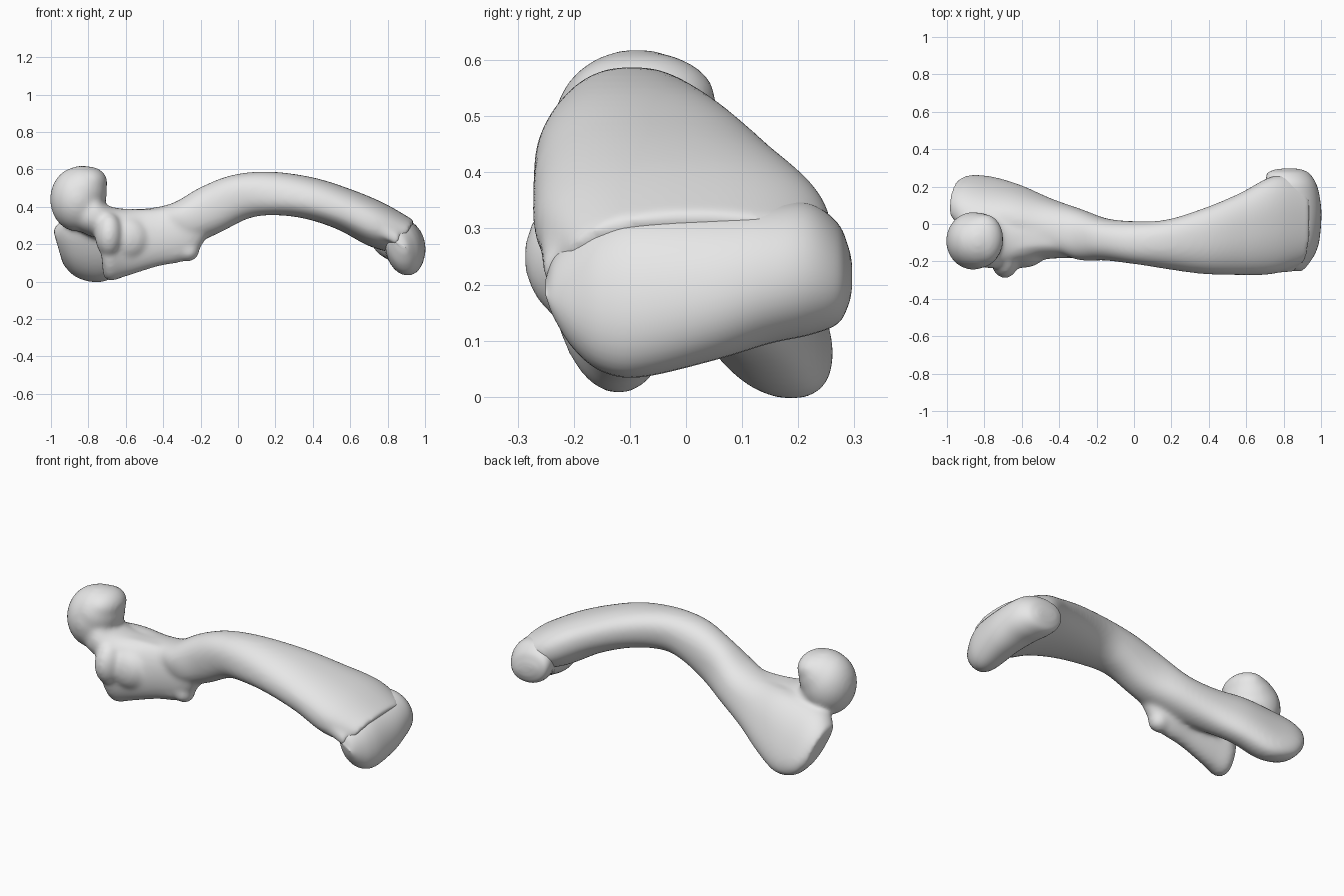
import bpy, bmesh, math
from mathutils import Vector, Matrix

bone = bpy.data.materials.new("bone_grey")
bone.diffuse_color = (0.8, 0.8, 0.8, 1)
N = 40  # points around each cross-section


def signed_pow(v, p):
    return math.copysign(abs(v) ** p, v)


def catmull(a, b, c, d, t):
    return 0.5 * (2 * b + (c - a) * t + (2 * a - 5 * b + 4 * c - d) * t * t
                  + (3 * b - a - 3 * c + d) * t ** 3)


def loft(bm, sections, side, power=2.3, steps=6):
    """Sections are (top point, bottom point, half width along side)."""
    rows = [(Vector(t), Vector(b), Vector((w, 0, 0))) for t, b, w in sections]
    path = []
    for i in range(len(rows) - 1):
        q = [rows[max(0, min(len(rows) - 1, i + k))] for k in (-1, 0, 1, 2)]
        for s in range(steps):
            path.append([catmull(*[r[j] for r in q], s / steps) for j in range(3)])
    path.append(rows[-1])
    rings = []
    for top, bottom, w in path:
        c, u, v = (top + bottom) / 2, (top - bottom) / 2, Vector(side) * w.x
        ring = []
        for k in range(N):
            a = 2 * math.pi * k / N
            ring.append(bm.verts.new(c + u * signed_pow(math.sin(a), 2 / power)
                                     + v * signed_pow(math.cos(a), 2 / power)))
        rings.append(ring)
    for r0, r1 in zip(rings, rings[1:]):
        for k in range(N):
            bm.faces.new((r0[k], r0[(k + 1) % N], r1[(k + 1) % N], r1[k]))
    bm.faces.new(rings[0])
    bm.faces.new(rings[-1])


def leaning_loft(bm, rows, power):
    """Rows are (x top, z top, x bottom, z bottom, y min, y max, y lean)."""
    loft(bm, [((xt, (a + b) / 2 + s, zt), (xb, (a + b) / 2 - s, zb), (b - a) / 2)
              for xt, zt, xb, zb, a, b, s in rows], (0, 1, 0), power)


def ellipsoid(bm, centre, radii):
    bmesh.ops.create_uvsphere(bm, u_segments=32, v_segments=20, radius=1,
                              matrix=Matrix.Translation(centre) @ Matrix.Diagonal((*radii, 1)))


def finish(bm, name):
    bmesh.ops.recalc_face_normals(bm, faces=bm.faces)
    mesh = bpy.data.meshes.new(name)
    bm.to_mesh(mesh)
    bm.free()
    mesh.materials.append(bone)
    mesh.shade_smooth()
    ob = bpy.data.objects.new(name, mesh)
    bpy.context.collection.objects.link(ob)
    return ob


bm = bmesh.new()
# Curved shaft, turning into a slanted rear paddle at the left end
leaning_loft(bm, [
    (0.945, 0.325, 0.84, 0.15, -0.215, 0.25, 0.0),
    (0.78, 0.42, 0.70, 0.19, -0.268, 0.255, 0.015),
    (0.60, 0.495, 0.53, 0.28, -0.272, 0.165, 0.02),
    (0.40, 0.557, 0.35, 0.338, -0.266, 0.085, 0.02),
    (0.17, 0.588, 0.18, 0.355, -0.24, 0.022, 0.015),
    (-0.03, 0.57, 0.05, 0.335, -0.215, 0.015, 0.0),
    (-0.20, 0.505, -0.10, 0.26, -0.195, 0.03, 0.0),
    (-0.35, 0.42, -0.24, 0.20, -0.19, 0.08, -0.01),
    (-0.50, 0.39, -0.42, 0.13, -0.11, 0.13, -0.035),
    (-0.66, 0.385, -0.58, 0.06, -0.03, 0.185, -0.06),
    (-0.82, 0.37, -0.73, -0.003, -0.01, 0.22, -0.08),
    (-0.93, 0.335, -0.86, 0.02, 0.01, 0.235, -0.075),
    (-0.99, 0.28, -0.935, 0.09, 0.06, 0.215, -0.05)], 2.3)

# Front crest with a swollen outer side and a small knob behind it
loft(bm, [
    ((-0.12, -0.11, 0.44), (-0.15, -0.11, 0.27), 0.05),
    ((-0.28, -0.11, 0.41), (-0.25, -0.11, 0.125), 0.07),
    ((-0.45, -0.10, 0.39), (-0.43, -0.11, 0.08), 0.08),
    ((-0.60, -0.11, 0.39), (-0.59, -0.115, 0.03), 0.095),
    ((-0.69, -0.14, 0.39), (-0.68, -0.12, 0.003), 0.11),
    ((-0.75, -0.17, 0.38), (-0.72, -0.12, 0.025), 0.085)], (0, 1, 0), 2.0)
ellipsoid(bm, (-0.69, -0.19, 0.25), (0.075, 0.10, 0.12))
ellipsoid(bm, (-0.60, -0.15, 0.23), (0.13, 0.085, 0.12))
for x, y, z, r in [(-0.265, -0.115, 0.165, 0.058), (-0.33, -0.115, 0.165, 0.055)]:
    ellipsoid(bm, (x, y, z), (r, r, r))

# Round head with an overhanging lip, and the neck below it
ellipsoid(bm, (-0.86, -0.09, 0.44), (0.145, 0.155, 0.172))
ellipsoid(bm, (-0.835, -0.088, 0.48), (0.135, 0.15, 0.14))
ellipsoid(bm, (-0.80, -0.08, 0.53), (0.102, 0.135, 0.086))
loft(bm, [
    ((-0.74, -0.09, 0.50), (-0.92, -0.08, 0.34), 0.125),
    ((-0.715, -0.105, 0.42), (-0.83, -0.08, 0.26), 0.145),
    ((-0.62, -0.08, 0.39), (-0.67, -0.06, 0.21), 0.13),
    ((-0.45, -0.05, 0.39), (-0.45, -0.05, 0.20), 0.11)], (0, 1, 0))

# Low ridge along the front edge near the far end
loft(bm, [
    ((0.25, -0.19, 0.53), (0.25, -0.19, 0.49), 0.02),
    ((0.55, -0.25, 0.43), (0.54, -0.25, 0.37), 0.022),
    ((0.87, -0.235, 0.25), (0.85, -0.235, 0.19), 0.02)], (0, 1, 0))

shaft = finish(bm, "bone_shaft_and_head")
fuse = shaft.modifiers.new("fuse", 'REMESH')
fuse.mode = 'VOXEL'
fuse.voxel_size = 0.011
fuse.use_smooth_shade = True
soften = shaft.modifiers.new("soften", 'SMOOTH')
soften.factor = 0.5
soften.iterations = 20

# Rounded joint roller across the right end: (y, x min, x max, z min, z max)
bm = bmesh.new()
roller = [
    (-0.25, 0.86, 0.885, 0.18, 0.21),
    (-0.235, 0.83, 0.91, 0.14, 0.25),
    (-0.20, 0.80, 0.94, 0.085, 0.285),
    (-0.15, 0.79, 0.97, 0.045, 0.315),
    (-0.08, 0.785, 0.99, 0.035, 0.33),
    (0.05, 0.77, 1.0, 0.065, 0.335),
    (0.15, 0.735, 0.99, 0.095, 0.345),
    (0.22, 0.71, 0.97, 0.11, 0.345),
    (0.27, 0.715, 0.935, 0.13, 0.31),
    (0.29, 0.755, 0.895, 0.165, 0.265),
    (0.296, 0.80, 0.86, 0.195, 0.235)]
loft(bm, [(((a + b) / 2 - 0.02, y, z1), ((a + b) / 2 + 0.02, y, z0), (b - a) / 2)
          for y, a, b, z0, z1 in roller], (1, 0, 0), 2.1)
finish(bm, "joint_roller")
